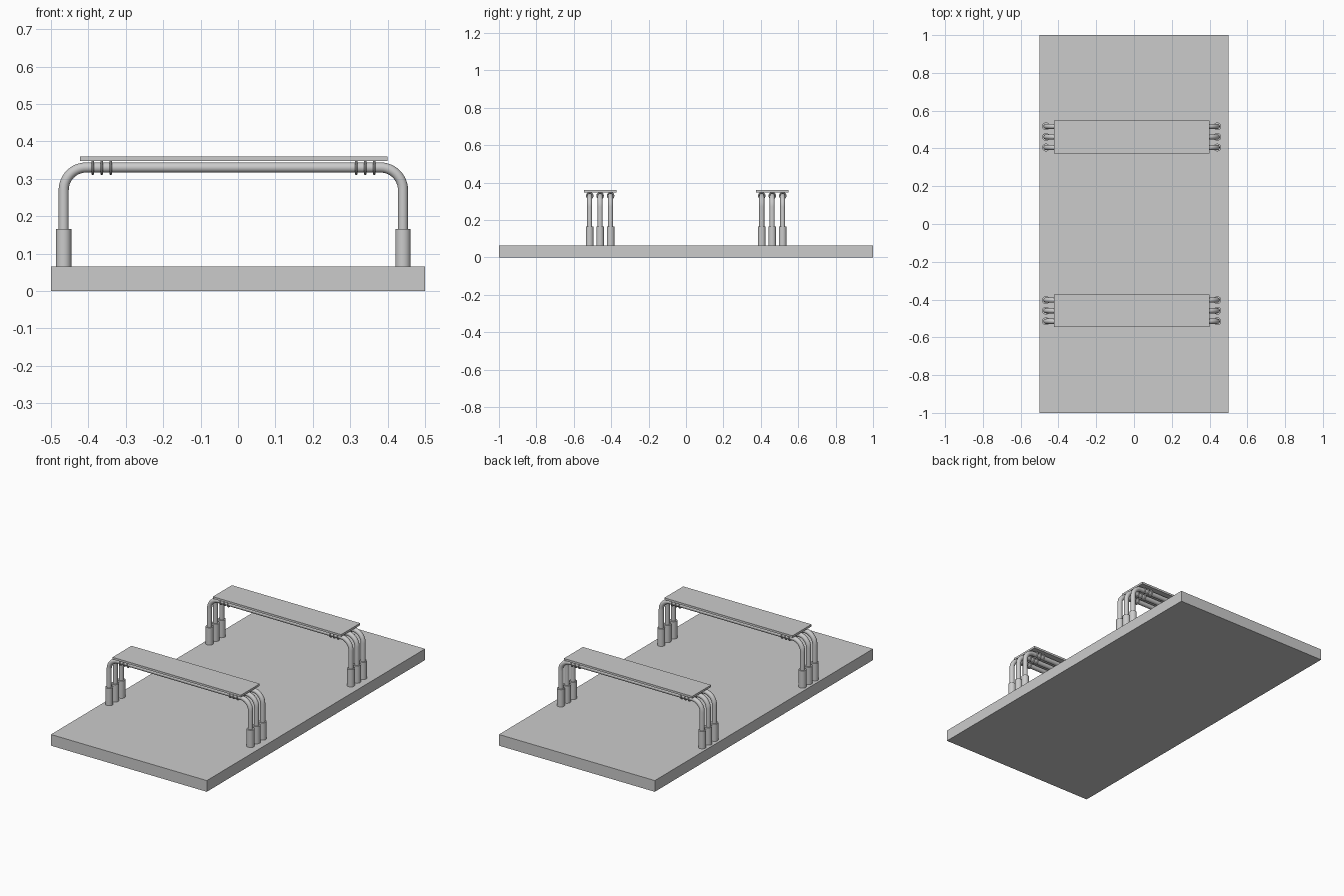
import bpy
from math import pi, cos, sin

if "Cube" in bpy.data.objects:
    bpy.data.objects.remove(bpy.data.objects["Cube"])

BASE_TOP = 0.065
X_LEFT, X_RIGHT = -0.466, 0.441      # leg axes
PIPE_Z, PIPE_R, BEND = 0.330, 0.0135, 0.06
GROUPS = {"front": -0.459, "back": 0.461}
SPACING = 0.056
CLIPS = (-0.388, -0.364, -0.340, 0.316, 0.340, 0.364)


def box(name, x0, x1, y0, y1, z0, z1):
    bpy.ops.mesh.primitive_cube_add(
        size=1, location=((x0 + x1) / 2, (y0 + y1) / 2, (z0 + z1) / 2))
    ob = bpy.context.object
    ob.name = name
    ob.scale = (x1 - x0, y1 - y0, z1 - z0)
    return ob


def sleeve(name, x, y):
    bpy.ops.mesh.primitive_cylinder_add(
        vertices=32, radius=0.0205, depth=0.1, location=(x, y, BASE_TOP + 0.05))
    ob = bpy.context.object
    ob.name = name
    bpy.ops.object.shade_smooth_by_angle()


def pipe(name, y):
    # bent pipe: up, quarter bend, across, quarter bend, down
    n = 12
    zc = PIPE_Z - BEND
    pts = [(X_LEFT, 0.10)]
    for cx, start in ((X_LEFT + BEND, pi), (X_RIGHT - BEND, pi / 2)):
        for i in range(n + 1):
            a = start - i / n * pi / 2
            pts.append((cx + BEND * cos(a), zc + BEND * sin(a)))
    pts.append((X_RIGHT, 0.10))
    cu = bpy.data.curves.new(name, 'CURVE')
    cu.dimensions = '3D'
    cu.bevel_depth = PIPE_R
    cu.bevel_resolution = 6
    cu.use_fill_caps = True
    sp = cu.splines.new('POLY')
    sp.points.add(len(pts) - 1)
    for p, (x, z) in zip(sp.points, pts):
        p.co = (x, y, z, 1)
    sp.use_smooth = True
    bpy.context.collection.objects.link(bpy.data.objects.new(name, cu))


def clip(name, x, y):
    bpy.ops.mesh.primitive_torus_add(
        major_segments=32, minor_segments=10, major_radius=0.0165,
        minor_radius=0.0035, location=(x, y, PIPE_Z), rotation=(0, pi / 2, 0))
    ob = bpy.context.object
    ob.name = name
    bpy.ops.object.shade_smooth_by_angle()


# base slab
box("base_slab", -0.5, 0.5, -1, 1, 0, BASE_TOP)

# two racks: three pipes with sleeves and clips under a flat plate
for side, yc in GROUPS.items():
    box(f"{side}_plate", -0.423, 0.4, yc - 0.087, yc + 0.087, 0.348, 0.36)
    for k in range(3):
        y = yc + (k - 1) * SPACING
        pipe(f"{side}_pipe_{k}", y)
        for label, x in (("left", X_LEFT), ("right", X_RIGHT)):
            sleeve(f"{side}_{label}_sleeve_{k}", x, y)
        for j, x in enumerate(CLIPS):
            clip(f"{side}_clip_{k}_{j}", x, y)
